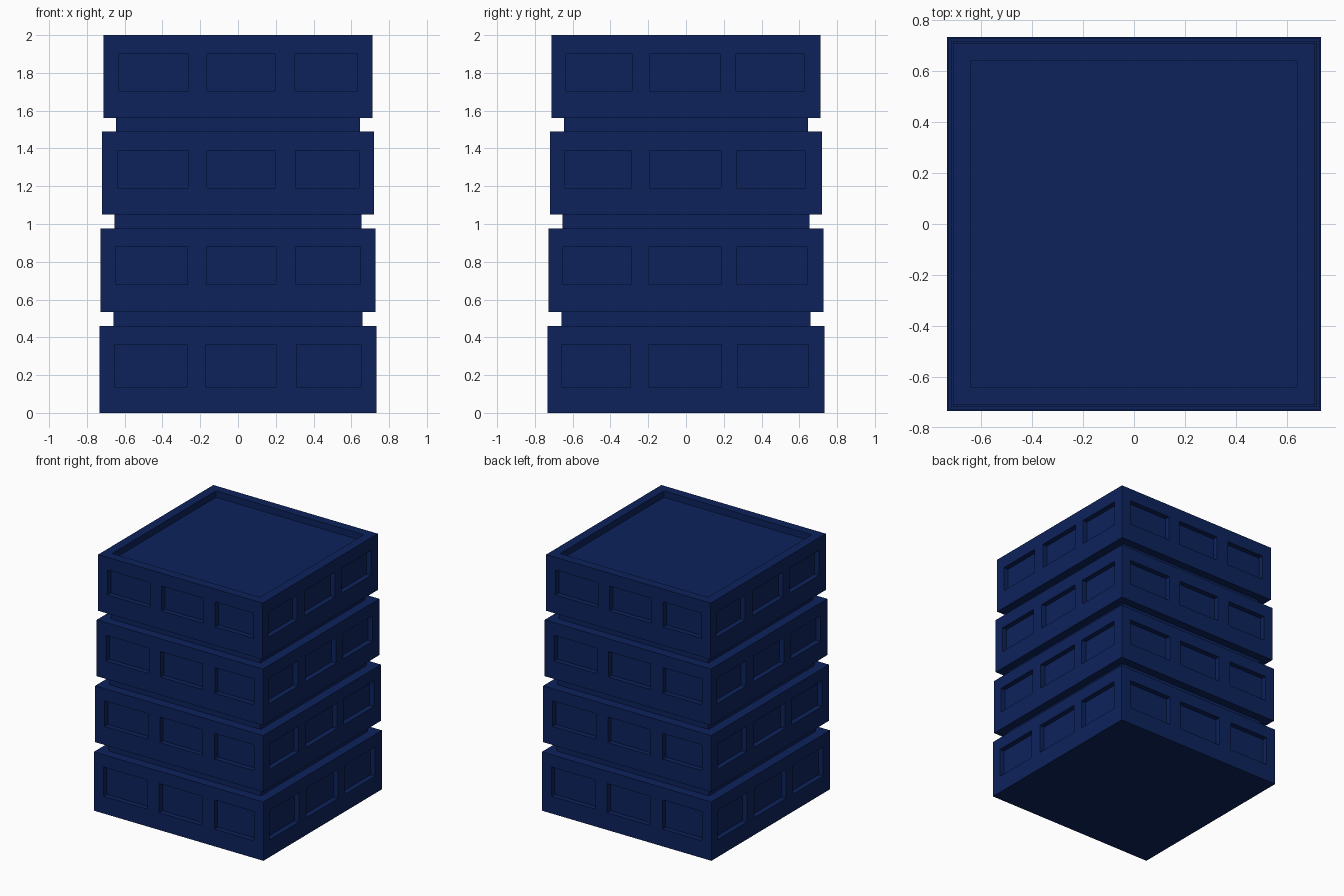
import bpy, bmesh
from mathutils import Matrix, Vector

if "Cube" in bpy.data.objects:
    bpy.data.objects.remove(bpy.data.objects["Cube"])

navy = bpy.data.materials.new("navy blue")
navy.diffuse_color = (0.004, 0.0165, 0.108, 1)
navy.use_nodes = True
navy.node_tree.nodes["Principled BSDF"].inputs["Base Color"].default_value = navy.diffuse_color

DEPTH = 0.04                      # recess of the side panels
# panel edges as fractions of the half width: front/back, then right/left
FRONT = [-0.887, -0.369, -0.23, 0.276, 0.423, 0.89]
SIDE = [-0.894, -0.401, -0.27, 0.258, 0.372, 0.881]


def quad(bm, k, pts):
    """Add a quad given in front-face coordinates, turned k quarter turns."""
    rot = Matrix.Rotation(k * 1.5707963268, 3, 'Z')
    bm.faces.new([bm.verts.new(rot @ Vector(p)) for p in pts])


def ring(bm, k, a, za, b, zb):
    """One side of a square band from half width a, height za to b, zb."""
    quad(bm, k, [(-a, -a, za), (a, -a, za), (b, -b, zb), (-b, -b, zb)])


def cap(bm, h, z):
    quad(bm, 0, [(-h, -h, z), (h, -h, z), (h, h, z), (-h, h, z)])


def panelled_wall(bm, k, h, z0, z1, w0, w1):
    """Wall with three recessed rectangular panels."""
    us = [-h] + [f * h for f in (SIDE if k % 2 else FRONT)] + [h]
    vs = [z0, w0, w1, z1]
    for i in range(7):
        for j in range(3):
            a, b, c, d = us[i], us[i + 1], vs[j], vs[j + 1]
            loop = [(a, c), (b, c), (b, d), (a, d)]
            panel = i % 2 == 1 and j == 1
            y = -h + DEPTH if panel else -h
            quad(bm, k, [(u, y, z) for u, z in loop])
            if panel:
                for (u, z), (s, t) in zip(loop, loop[1:] + loop[:1]):
                    quad(bm, k, [(u, -h, z), (s, -h, t), (s, y, t), (u, y, z)])


def finish(bm, name):
    bmesh.ops.remove_doubles(bm, verts=bm.verts, dist=1e-5)
    me = bpy.data.meshes.new(name)
    bm.to_mesh(me)
    bm.free()
    me.materials.append(navy)
    bpy.context.collection.objects.link(bpy.data.objects.new(name, me))


# half width, bottom, top, panel bottom, panel top, neck half width above
tiers = [
    (0.733, 0.0, 0.46, 0.135, 0.363, 0.66),
    (0.727, 0.535, 0.975, 0.68, 0.88, 0.653),
    (0.719, 1.05, 1.49, 1.19, 1.39, 0.647),
    (0.711, 1.56, 2.0, 1.705, 1.90, 0.64),
]

for n, (h, z0, z1, w0, w1, neck) in enumerate(tiers):
    # panelled tier with ledges
    bm = bmesh.new()
    for k in range(4):
        panelled_wall(bm, k, h, z0, z1, w0, w1)
        ring(bm, k, h, z1, neck, z1)
        if n > 0:
            ring(bm, k, tiers[n - 1][5], z0, h, z0)
        if n == 3:
            # inner side of the top rim
            ring(bm, k, neck, z1, neck, z1 - 0.05)
    if n == 0:
        cap(bm, h, z0)
        bm.faces.ensure_lookup_table()
        bm.faces[-1].normal_flip()
    if n == 3:
        cap(bm, neck, z1 - 0.05)
    finish(bm, f"tier_{n + 1}")

    # narrow neck between tiers
    if n < 3:
        bm = bmesh.new()
        for k in range(4):
            ring(bm, k, neck, z1, neck, tiers[n + 1][1])
        finish(bm, f"neck_{n + 1}")
